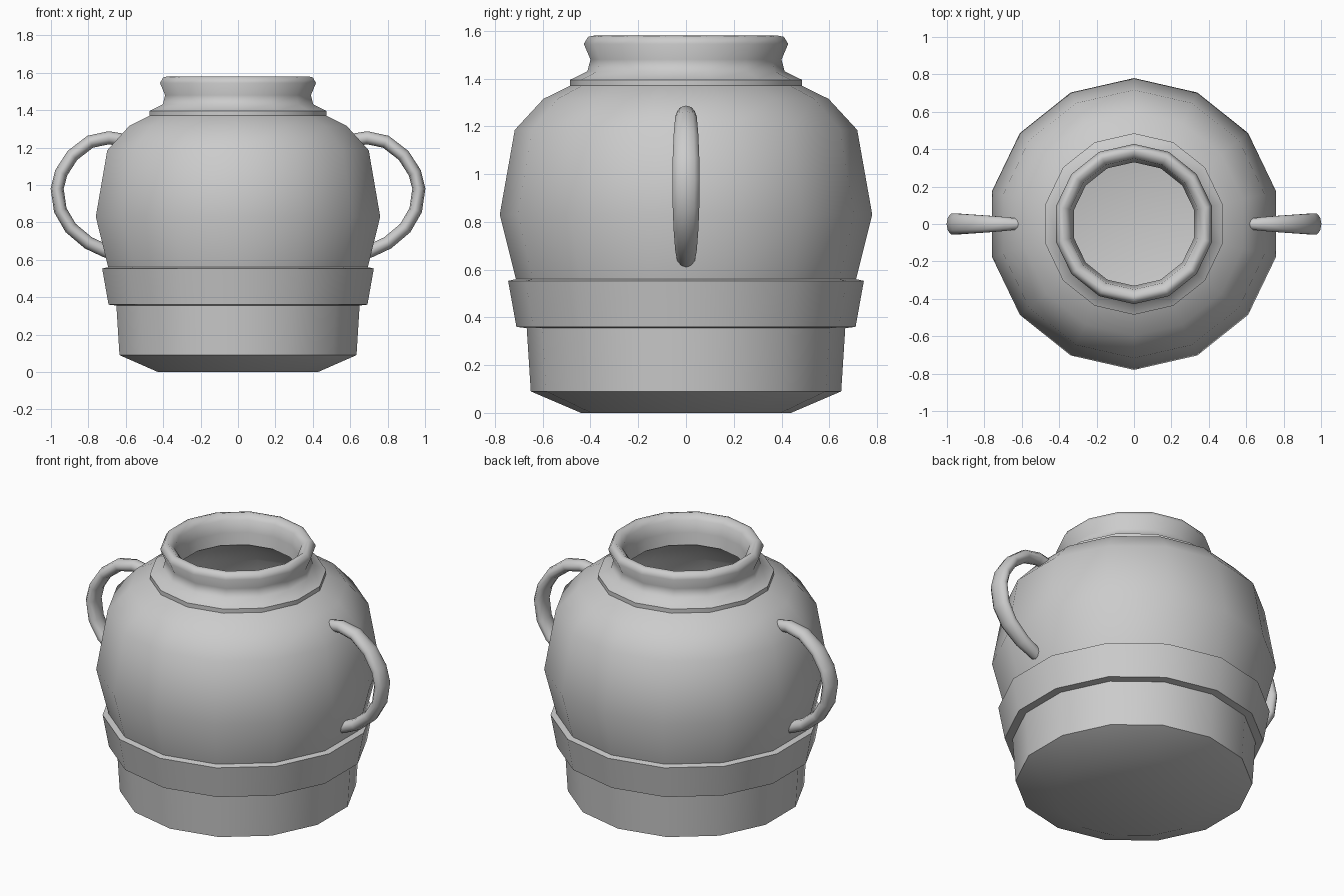
import bpy, bmesh, math
from mathutils import Vector

if "Cube" in bpy.data.objects:
    bpy.data.objects.remove(bpy.data.objects["Cube"])


def finish(name, bm, angle):
    bmesh.ops.recalc_face_normals(bm, faces=bm.faces)
    mesh = bpy.data.meshes.new(name)
    bm.to_mesh(mesh)
    bm.free()
    ob = bpy.data.objects.new(name, mesh)
    bpy.context.collection.objects.link(ob)
    bpy.ops.object.select_all(action='DESELECT')
    ob.select_set(True)
    bpy.context.view_layer.objects.active = ob
    bpy.ops.object.shade_smooth_by_angle(angle=math.radians(angle))
    return ob


def skin(bm, rings):
    """Join successive rings of points with quads and cap both ends."""
    loops = [[bm.verts.new(p) for p in ring] for ring in rings]
    n = len(loops[0])
    for a, b in zip(loops, loops[1:]):
        for i in range(n):
            j = (i + 1) % n
            bm.faces.new((a[i], a[j], b[j], b[i]))
    bm.faces.new(loops[0])
    bm.faces.new(loops[-1])


# Pot: 14-sided turned profile, outside up to the lip then down the inside
SIDES = 14
profile = [
    (0.44, 0.0), (0.65, 0.09), (0.667, 0.355),               # foot
    (0.71, 0.36), (0.745, 0.553), (0.712, 0.56),             # raised band
    (0.78, 0.83), (0.717, 1.185), (0.597, 1.315),            # belly, shoulder
    (0.485, 1.37), (0.485, 1.395), (0.413, 1.43),            # collar
    (0.40, 1.48), (0.428, 1.545), (0.41, 1.575),             # neck, lip
    (0.385, 1.58), (0.35, 1.55), (0.34, 1.48), (0.33, 1.41), # inner neck
    (0.56, 1.27), (0.67, 1.16), (0.73, 0.83),                # hollow inside
    (0.65, 0.50), (0.60, 0.12), (0.42, 0.05),
]
angles = [math.pi / 2 + 2 * math.pi * i / SIDES for i in range(SIDES)]
bm = bmesh.new()
skin(bm, [[(r * math.cos(a), r * math.sin(a), z) for a in angles]
          for r, z in profile])
finish("pot_body", bm, 60)

# Handles: bowed path with a cross-section that widens in the middle
path = [(0.62, 1.24), (0.69, 1.252), (0.79, 1.231), (0.885, 1.158),
        (0.945, 1.065), (0.967, 0.98), (0.95, 0.865), (0.895, 0.77),
        (0.80, 0.69), (0.71, 0.648), (0.67, 0.635)]


def handle(name, side):
    pts = [Vector((x, 0, z)) for x, z in path]
    rings = []
    for i, p in enumerate(pts):
        t = (pts[min(i + 1, len(pts) - 1)] - pts[max(i - 1, 0)]).normalized()
        normal = Vector((t.z, 0, -t.x))
        wide = 0.03 + 0.03 * math.sin(math.pi * i / (len(pts) - 1))
        ring = []
        for k in range(10):
            a = 2 * math.pi * k / 10
            q = p + normal * 0.035 * math.cos(a)
            ring.append((side * q.x, wide * math.sin(a), q.z))
        rings.append(ring)
    bm = bmesh.new()
    skin(bm, rings)
    finish(name, bm, 60)


handle("handle_right", 1)
handle("handle_left", -1)
